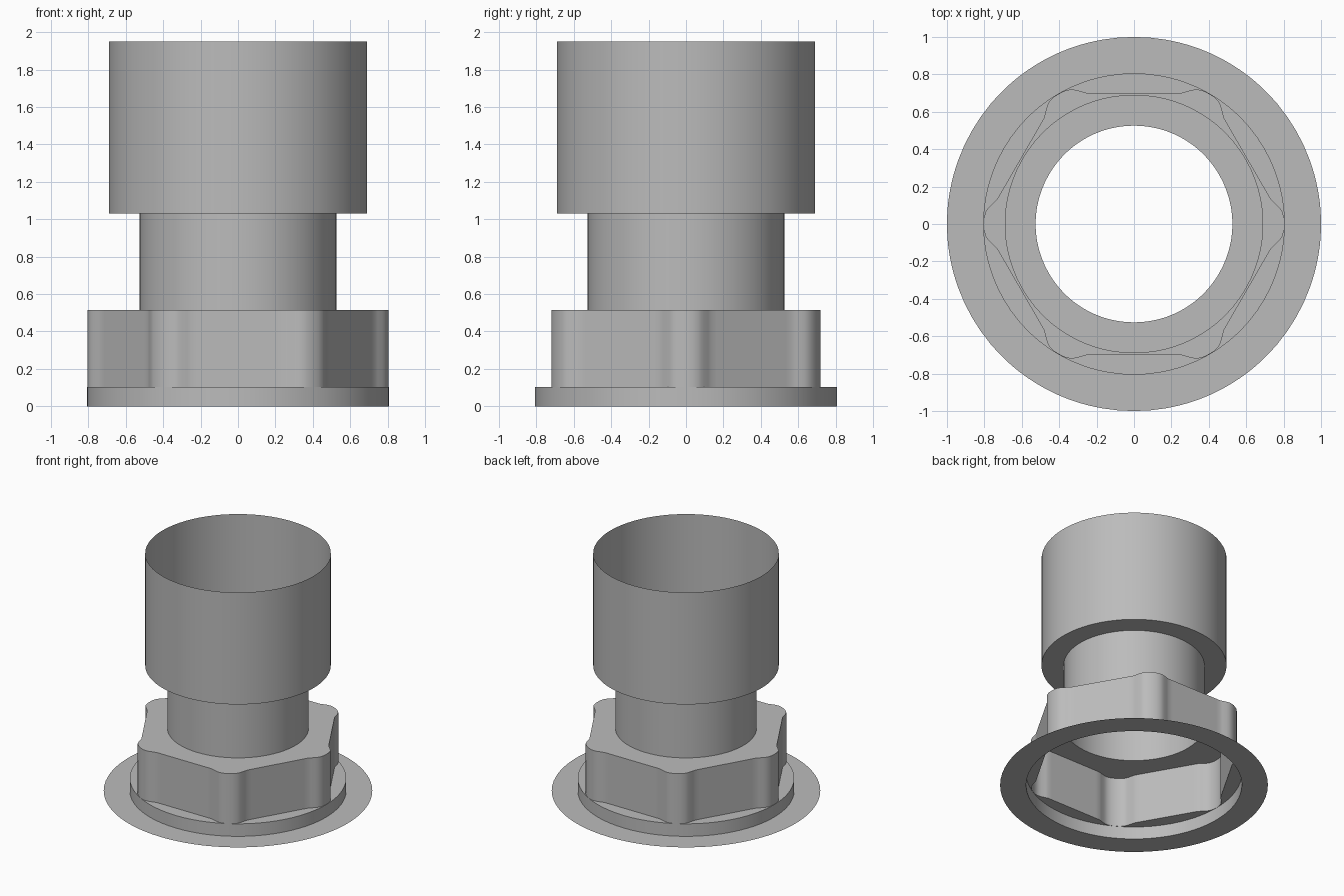
import bpy
import bmesh
from math import cos, sin, radians

cube = bpy.data.objects.get("Cube")
if cube:
    bpy.data.objects.remove(cube, do_unlink=True)

grey = bpy.data.materials.new("plain grey")
grey.use_nodes = True
grey.diffuse_color = (0.5, 0.5, 0.5, 1)
grey.node_tree.nodes["Principled BSDF"].inputs["Base Color"].default_value = (0.5, 0.5, 0.5, 1)

# Half of one nut corner: degrees away from the corner, radius
LOBE = [(0, 0.804), (2.2, 0.804), (4.7, 0.796), (6, 0.786), (7.2, 0.775), (9, 0.756)]
APOTHEM = 0.70
FLAT = [10.35, 13, 16, 20, 25, 30]

half = LOBE + [(d, APOTHEM / cos(radians(30 - d))) for d in FLAT]
sector = half + [(60 - d, r) for d, r in half[-2:0:-1]]
outline = [(radians(60 * k + d), r) for k in range(6) for d, r in sector]
ANGLES = [a for a, r in outline]
NUT = [r for a, r in outline]


def circle(radius):
    return [radius] * len(ANGLES)


def shell(name, rings):
    """Open skin through rings of (radii, height), listed from the bottom outside upwards."""
    bm = bmesh.new()
    loops = [[bm.verts.new((r * cos(a), r * sin(a), z)) for a, r in zip(ANGLES, radii)]
             for radii, z in rings]
    for low, high in zip(loops, loops[1:]):
        for i in range(len(low)):
            j = (i + 1) % len(low)
            bm.faces.new((low[i], low[j], high[j], high[i]))
    mesh = bpy.data.meshes.new(name)
    bm.to_mesh(mesh)
    bm.free()
    mesh.materials.append(grey)
    obj = bpy.data.objects.new(name, mesh)
    bpy.context.collection.objects.link(obj)
    bpy.ops.object.select_all(action="DESELECT")
    obj.select_set(True)
    bpy.context.view_layer.objects.active = obj
    bpy.ops.object.shade_smooth_by_angle(angle=radians(30))


RIM, COLLAR, NECK, SLEEVE = circle(1.0), circle(0.806), circle(0.526), circle(0.691)

# Thin ring lying on the ground
shell("base_flange", [(RIM, 0), (COLLAR, 0)])
# Round step under the nut, with its ledge
shell("collar", [(COLLAR, 0), (COLLAR, 0.103), (NUT, 0.103)])
# Six-cornered nut with rounded lobes and a flat top
shell("hex_nut", [(NUT, 0.103), (NUT, 0.514), (NECK, 0.514)])
# Narrow tube
shell("neck", [(NECK, 0.514), (NECK, 1.03)])
# Wide open sleeve with its lower shoulder
shell("sleeve", [(NECK, 1.03), (SLEEVE, 1.03), (SLEEVE, 1.95)])
